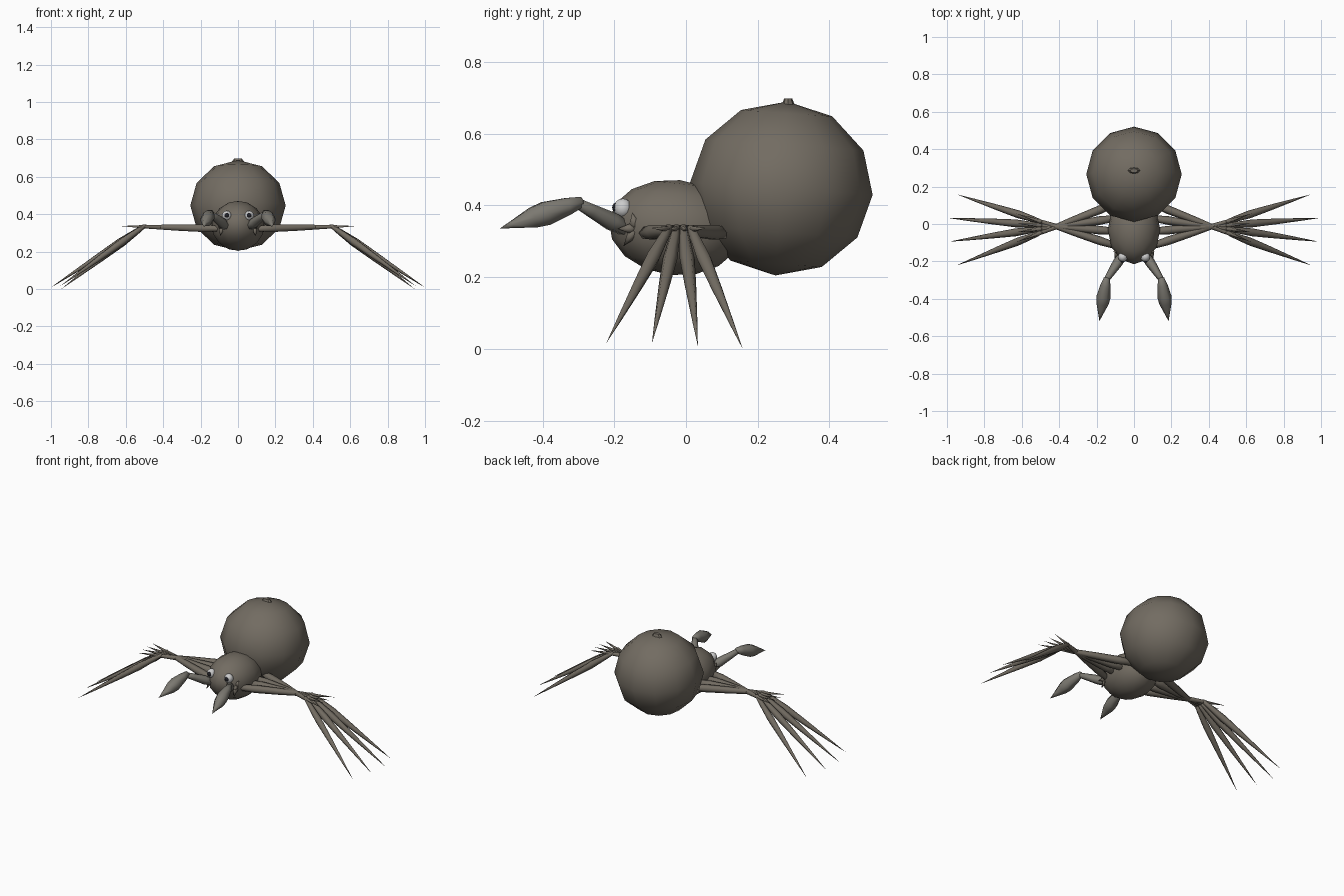
import bpy, bmesh, math
from mathutils import Vector

if "Cube" in bpy.data.objects:
    bpy.data.objects.remove(bpy.data.objects["Cube"])


def material(name, rgb):
    m = bpy.data.materials.new(name)
    m.diffuse_color = (*rgb, 1)
    m.use_nodes = True
    m.node_tree.nodes["Principled BSDF"].inputs["Base Color"].default_value = m.diffuse_color
    return m


BROWN = material("brown", (0.17, 0.15, 0.122))
OLIVE = material("olive", (0.2, 0.19, 0.165))
WHITE = material("eye_white", (0.6, 0.6, 0.62))
BLACK = material("pupil_dark", (0.015, 0.015, 0.02))


def ball(name, loc, radii, mat, segs=12, rings=6, rot=(0, 0, 0)):
    bpy.ops.mesh.primitive_uv_sphere_add(segments=segs, ring_count=rings, radius=1,
                                         location=loc, rotation=rot)
    ob = bpy.context.object
    ob.name = name
    ob.scale = radii
    ob.data.materials.append(mat)
    bpy.ops.object.shade_smooth()
    return ob


def spindle(name, a, b, profile, mat, sides=6):
    """Pointed limb from a to b; profile lists (fraction along, radius)."""
    a, b = Vector(a), Vector(b)
    d = b - a
    q = d.to_track_quat('Z', 'Y')
    bm = bmesh.new()
    rings = []
    for t, r in profile:
        ring = []
        for i in range(sides):
            w = 2 * math.pi * i / sides
            p = Vector((r * math.cos(w), r * math.sin(w), 0))
            ring.append(bm.verts.new(a + d * t + q @ p))
        rings.append(ring)
    for r0, r1 in zip(rings, rings[1:]):
        for i in range(sides):
            j = (i + 1) % sides
            bm.faces.new((r0[i], r0[j], r1[j], r1[i]))
    for ring, tip in ((rings[0], a), (rings[-1], b)):
        v = bm.verts.new(tip)
        for i in range(sides):
            bm.faces.new((ring[i], ring[(i + 1) % sides], v))
    bmesh.ops.recalc_face_normals(bm, faces=bm.faces)
    me = bpy.data.meshes.new(name)
    bm.to_mesh(me)
    bm.free()
    me.materials.append(mat)
    for f in me.polygons:
        f.use_smooth = True
    ob = bpy.data.objects.new(name, me)
    bpy.context.collection.objects.link(ob)
    return ob


# Abdomen, head and spinneret
ball("abdomen", (0, 0.266, 0.447), (0.255, 0.255, 0.243), BROWN, 12, 6, (math.radians(-4), 0, 0))
ball("head_thorax", (0, -0.03, 0.338), (0.14, 0.186, 0.133), BROWN, 12, 8, (math.radians(-6), 0, 0))
bpy.ops.mesh.primitive_cone_add(vertices=8, radius1=0.038, radius2=0.02, depth=0.025,
                                location=(0, 0.285, 0.686))
spin = bpy.context.object
spin.name = "spinneret"
spin.scale = (1, 0.55, 1)
spin.data.materials.append(BROWN)

# Foot positions of the four legs; every leg passes over the same knee point
FEET = [(0.95, -0.222, 0.016), (0.99, -0.095, 0.016), (1.0, 0.033, 0.008), (0.945, 0.158, 0.0)]
KNEE = (0.415, -0.014)
UPPER = [(0.02, 0.016), (0.2, 0.023), (0.45, 0.019), (0.75, 0.011), (0.82, 0.008)]
LOWER = [(0.02, 0.011), (0.1, 0.015), (0.28, 0.021), (0.5, 0.016), (0.8, 0.007)]

for s, side in ((1, "right"), (-1, "left")):
    for n, (fx, fy, fz) in enumerate(FEET, 1):
        slope = (fy - KNEE[1]) / (fx - KNEE[0])

        def along(x, z):
            return (s * x, KNEE[1] + slope * (x - KNEE[0]), z)

        spindle(f"{side}_upper_leg_{n}", along(0.07, 0.322), along(0.63, 0.337), UPPER, BROWN)
        spindle(f"{side}_lower_leg_{n}", along(0.49, 0.345), (s * fx, fy, fz), LOWER, BROWN)

    # Feelers: arm and leaf-shaped blade
    spindle(f"{side}_feeler_arm", (s * 0.05, -0.15, 0.325), (s * 0.155, -0.31, 0.41),
            [(0.03, 0.02), (0.35, 0.027), (0.7, 0.02), (0.95, 0.015)], OLIVE)
    spindle(f"{side}_feeler_blade", (s * 0.145, -0.285, 0.412), (s * 0.185, -0.52, 0.335),
            [(0.02, 0.016), (0.18, 0.027), (0.45, 0.038), (0.6, 0.033), (0.85, 0.012)], OLIVE)

    # Fangs around the mouth
    for k, (dx, dy, dz) in enumerate(((0.01, -0.035, -0.05), (0.02, -0.05, 0.0), (0.025, -0.01, 0.045)), 1):
        spindle(f"{side}_fang_{k}", (s * 0.085, -0.14, 0.335),
                (s * (0.085 + dx), -0.14 + dy, 0.335 + dz), [(0.1, 0.015), (0.4, 0.014)], BROWN, 5)

    # Eyes with pupils
    ball(f"{side}_eye", (s * 0.06, -0.176, 0.392), (0.026, 0.026, 0.027), WHITE, 12, 8)
    ball(f"{side}_pupil", (s * 0.06, -0.196, 0.394), (0.013, 0.01, 0.013), BLACK, 10, 6)
